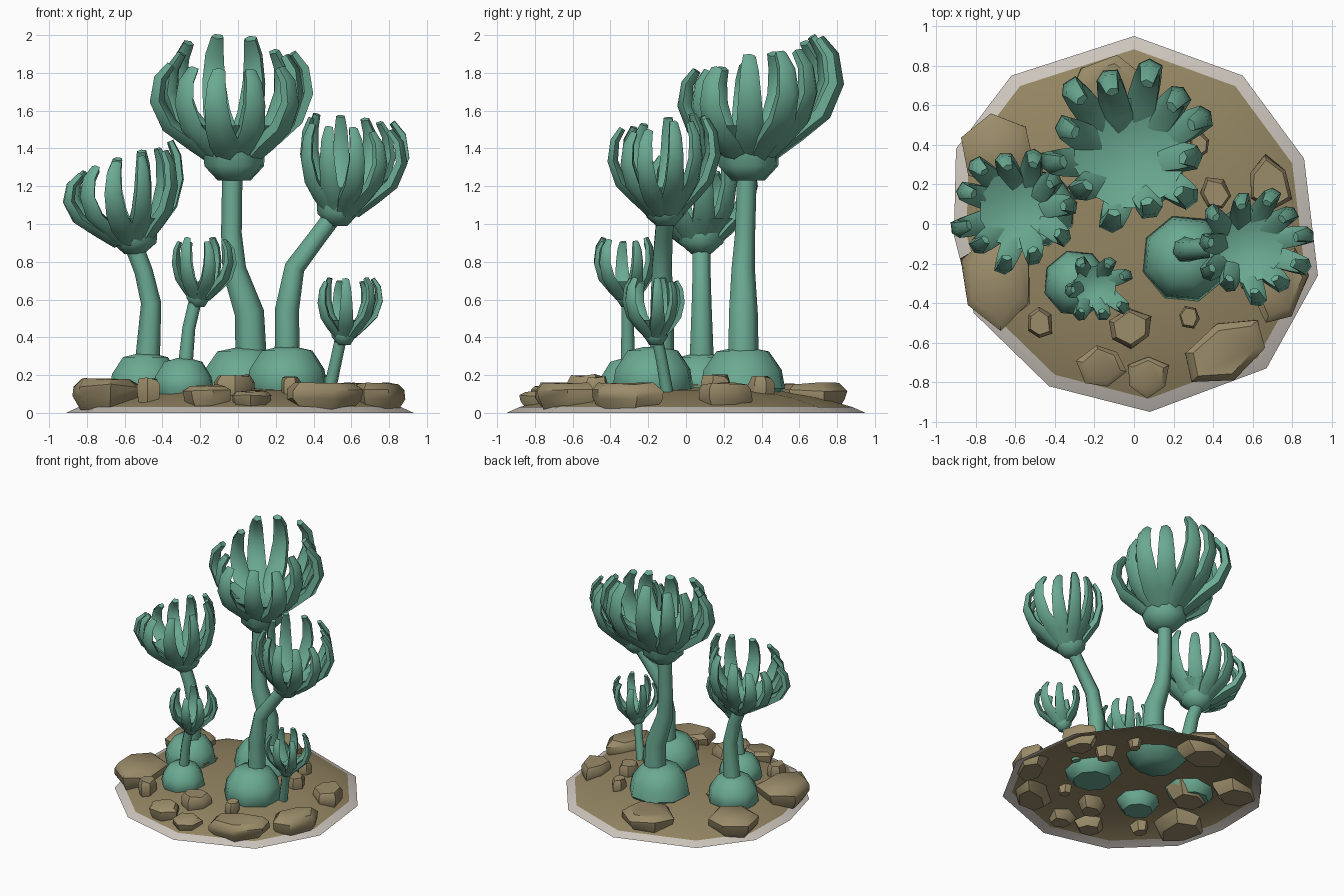
import bpy, bmesh, math, random
from mathutils import Vector

random.seed(4)
if "Cube" in bpy.data.objects:
    bpy.data.objects.remove(bpy.data.objects["Cube"], do_unlink=True)


def material(name, rgb):
    m = bpy.data.materials.new(name)
    m.use_nodes = True
    m.diffuse_color = (*rgb, 1)
    m.node_tree.nodes["Principled BSDF"].inputs["Base Color"].default_value = (*rgb, 1)
    return m


TEAL = material("teal coral", (0.145, 0.40, 0.29))
ROCK = material("brown rock", (0.33, 0.265, 0.145))
SAND = material("dark sand", (0.30, 0.24, 0.125))
EDGE = material("pale sand edge", (0.62, 0.57, 0.52))


def finish(bm, name, mats, angle, recalc=True):
    if recalc:
        bmesh.ops.recalc_face_normals(bm, faces=bm.faces)
    mesh = bpy.data.meshes.new(name)
    bm.to_mesh(mesh)
    bm.free()
    for m in mats:
        mesh.materials.append(m)
    ob = bpy.data.objects.new(name, mesh)
    bpy.context.collection.objects.link(ob)
    bpy.ops.object.select_all(action='DESELECT')
    ob.select_set(True)
    bpy.context.view_layer.objects.active = ob
    bpy.ops.object.shade_smooth_by_angle(angle=math.radians(angle))


def bridge(bm, rings, cap_start=True):
    """Join rings of points into a skin and close its ends."""
    rings = [[bm.verts.new(p) for p in ring] for ring in rings]
    n = len(rings[0])
    for a, b in zip(rings, rings[1:]):
        for i in range(n):
            j = (i + 1) % n
            bm.faces.new((a[i], a[j], b[j], b[i]))
    if cap_start:
        bm.faces.new(rings[0][::-1])
    bm.faces.new(rings[-1])


def sweep(bm, path, sizes, side, sides):
    """Tube along a path; sizes are (half width along side, half thickness)."""
    rings = []
    for i, p in enumerate(path):
        tangent = (path[min(i + 1, len(path) - 1)] - path[max(i - 1, 0)]).normalized()
        normal = side.cross(tangent).normalized()
        w, t = sizes[i]
        rings.append([p + side * w * math.cos(k * math.tau / sides)
                      + normal * t * math.sin(k * math.tau / sides) for k in range(sides)])
    bridge(bm, rings)


def lathe(bm, center, profile, sides, turn):
    bridge(bm, [[center + Vector((r * math.cos(turn + k * math.tau / sides),
                                  r * math.sin(turn + k * math.tau / sides), z))
                 for k in range(sides)] for r, z in profile])


# Sandy mound, open underneath, with a pale outer edge
outline = [(0, .95), (.55, .75), (.86, .33), (.93, -.26), (.67, -.73), (.08, -.95),
           (-.43, -.82), (-.81, -.45), (-.91, -.06), (-.9, .38), (-.62, .75)][::-1]
bm = bmesh.new()
bridge(bm, [[(x * s, y * s, z) for x, y in outline]
            for s, z in ((1, 0), (.93, .03), (.75, .08), (.5, .12), (.2, .135))],
       cap_start=False)
for f in bm.faces:
    f.material_index = 1 if min(v.co.z for v in f.verts) < .01 else 0
finish(bm, "sand_mound", [SAND, EDGE], 40, recalc=False)

# Rocks: x, y, width, depth, bottom, top, turn
rocks = [(-.69, .37, .4, .4, 0, .165, .3), (-.7, -.29, .38, .5, 0, .185, .2),
         (-.48, -.5, .13, .17, .01, .18, .1), (-.02, -.53, .23, .19, .03, .2, .2),
         (-.16, -.72, .24, .22, .01, .145, .4), (.07, -.77, .22, .21, .01, .115, .1),
         (.28, -.47, .11, .12, .05, .19, .5), (.46, -.64, .46, .28, 0, .155, .5),
         (.74, -.31, .24, .42, 0, .155, -.3), (.68, .2, .24, .3, 0, .155, .2),
         (.41, .15, .16, .18, .03, .2, .6), (.33, .4, .11, .13, .04, .19, 0),
         (-.13, .68, .44, .37, 0, .155, -.1), (-.47, .07, .36, .32, .02, .19, .2)]
for n, (x, y, w, d, low, top, turn) in enumerate(rocks):
    bm = bmesh.new()
    sides = 6
    wobble = [random.uniform(.88, 1.12) for _ in range(sides)]
    rings = []
    for scale, h in ((.68, 0), (.96, .45), (1, .78), (.78, 1)):
        ring = []
        for k in range(sides):
            a = k * math.tau / sides + .4
            local = scale * wobble[k] * random.uniform(.93, 1.07)
            px = math.cos(a) * w / 2 * local
            py = math.sin(a) * d / 2 * local
            ring.append((x + px * math.cos(turn) - py * math.sin(turn),
                         y + px * math.sin(turn) + py * math.cos(turn),
                         low + (top - low) * (h + random.uniform(-.05, .05) * (h > 0))))
        rings.append(ring)
    bridge(bm, rings)
    finish(bm, f"rock_{n + 1}", [ROCK], 45)


def bulb(name, x, y, r, top):
    bm = bmesh.new()
    lathe(bm, Vector((x, y, 0)), [(r * .65, .04), (r, .13), (r * .92, top * .67),
                                  (r * .62, top - .015), (r * .2, top + .005)], 8, .3)
    finish(bm, name, [TEAL], 50)


def stem(name, points):
    bm = bmesh.new()
    sweep(bm, [Vector(p[:3]) for p in points], [(p[3], p[3]) for p in points],
          Vector((0, 1, 0)), 7)
    finish(bm, name, [TEAL], 60)


# Arm path: share of reach, share of height, half width, half thickness
ARM = [(.26, .12, .14, .1), (.54, .27, .21, .11), (.83, .43, .185, .11),
       (.98, .66, .155, .1), (.94, .87, .125, .085), (.8, 1, .085, .06)]


def crown(name, base, lean, reach, height, count, slope, stem_r, turn, lift=0.0):
    """Flared cup and bowl with a ring of arms that bend out, up and in at the tip."""
    base, lean = Vector(base), Vector((*lean, 0))
    bm = bmesh.new()
    lathe(bm, base, [(stem_r, -.01), (reach * .39, height * .1),
                     (reach * .4, height * (.2 + lift))], 8, turn)
    lathe(bm, base + lean * .4, [(reach * .36, height * (.15 + lift)),
                                 (reach * .57, height * (.28 + lift)),
                                 (reach * .68, height * (.35 + lift)),
                                 (reach * .3, height * (.25 + lift))], count, turn)
    fat = math.sqrt(12 / count)
    for i in range(count):
        a = turn + (i + random.uniform(-.17, .17)) * math.tau / count
        out = Vector((math.cos(a), math.sin(a), 0))
        side = Vector((-out.y, out.x, 0))
        r = reach * (random.uniform(.82, .92) if i % 2 else 1)
        h = (height + slope[0] * out.x + slope[1] * out.y) * random.uniform(.92, 1.0)
        path = [base + lean * s + out * r * s + Vector((0, 0, h * (z + lift * (1 - z))))
                for s, z, w, t in ARM]
        sizes = [(w * reach * fat, t * reach * fat) for s, z, w, t in ARM]
        sweep(bm, path, sizes, side, 5)
    finish(bm, name, [TEAL], 60)


# Tall rear coral
bulb("tall_bulb", .03, .3, .235, .34)
stem("tall_stem", [(.07, .3, .28, .085), (.06, .3, .53, .08), (-.02, .3, .76, .065),
                   (-.035, .31, .95, .056), (-.03, .32, 1.27, .055)])
crown("tall_crown", (-.02, .33, 1.24), (-.01, .07), .42, .67, 12, (0, .09), .09, .26, .07)

# Coral on the model's right
bulb("right_bulb", -.49, .08, .2, .31)
stem("right_stem", [(-.48, .08, .26, .068), (-.46, .08, .58, .055), (-.5, .08, .75, .05),
                    (-.55, .08, .88, .05)])
crown("right_crown", (-.55, .08, .85), (-.065, -.01), .305, .51, 11, (.08, 0), .05, 0)

# Coral on the model's left
bulb("left_bulb", .26, -.175, .225, .345)
stem("left_stem", [(.26, -.13, .28, .068), (.26, -.13, .55, .065), (.3, -.13, .77, .055),
                   (.42, -.12, .93, .05), (.51, -.11, 1.05, .05)])
crown("left_crown", (.53, -.11, 1.0), (.08, 0), .285, .55, 11, (-.01, .04), .05, .15)

# Two small corals
bulb("small_front_bulb", -.29, -.3, .17, .285)
stem("small_front_stem", [(-.28, -.31, .24, .04), (-.26, -.31, .45, .035),
                          (-.22, -.31, .62, .035)])
crown("small_front_crown", (-.21, -.31, .57), (.03, -.02), .17, .36, 7, (0, 0), .035, .4)
stem("small_left_stem", [(.48, -.1, .1, .035), (.52, -.13, .28, .032), (.55, -.16, .42, .032)])
crown("small_left_crown", (.56, -.16, .37), (.03, -.02), .165, .35, 7, (0, 0), .035, .1)
